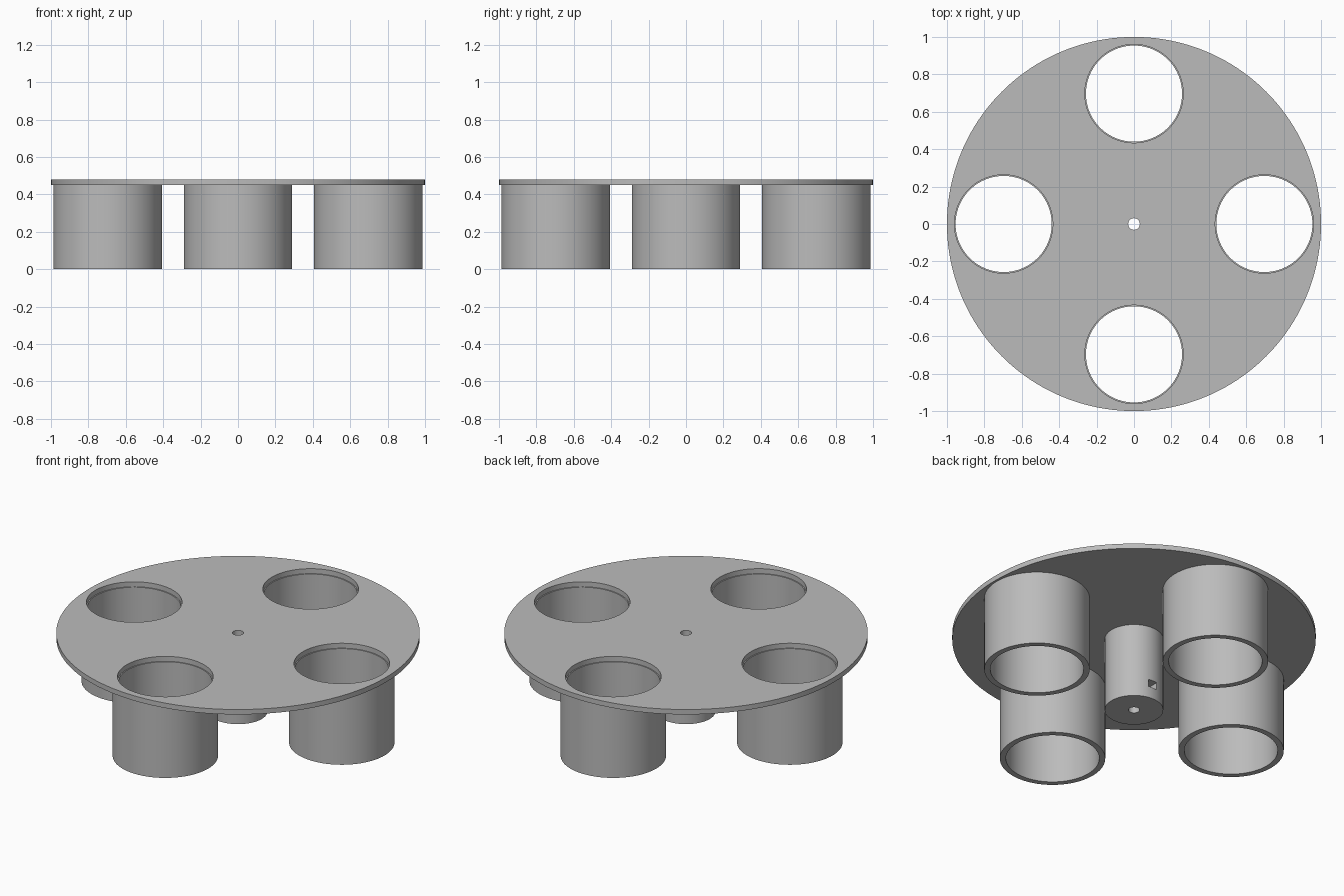
import bpy, bmesh, math

cube = bpy.data.objects.get("Cube")
if cube:
    bpy.data.objects.remove(cube, do_unlink=True)

grey = bpy.data.materials.new("plain grey")
grey.use_nodes = True
grey.diffuse_color = (0.5, 0.5, 0.5, 1)
grey.node_tree.nodes["Principled BSDF"].inputs["Base Color"].default_value = (0.5, 0.5, 0.5, 1)

PLATE_BOTTOM, PLATE_TOP = 0.45, 0.48
CUP_RADIUS = 0.697
SIDES = 96
cup_spots = [(CUP_RADIUS * math.cos(k * math.pi / 2), CUP_RADIUS * math.sin(k * math.pi / 2))
             for k in range(4)]


def finish(obj):
    obj.data.materials.clear()
    obj.data.materials.append(grey)
    bpy.ops.object.select_all(action="DESELECT")
    obj.select_set(True)
    bpy.context.view_layer.objects.active = obj
    bpy.ops.object.shade_smooth_by_angle(angle=math.radians(30))


def cylinder(name, radius, bottom, top, x=0, y=0, sides=SIDES):
    bpy.ops.mesh.primitive_cylinder_add(vertices=sides, radius=radius, depth=top - bottom,
                                        location=(x, y, (bottom + top) / 2))
    obj = bpy.context.object
    obj.name = name
    return obj


def cut(obj, cutter):
    """Subtract the cutter from the object and throw the cutter away."""
    mod = obj.modifiers.new("cut", "BOOLEAN")
    mod.operation = "DIFFERENCE"
    mod.solver = "EXACT"
    mod.object = cutter
    bpy.context.view_layer.objects.active = obj
    bpy.ops.object.modifier_apply(modifier=mod.name)
    bpy.data.objects.remove(cutter, do_unlink=True)


def tube(name, outer, inner, bottom, top, x, y):
    """Open tube made by turning a rectangular profile."""
    bm = bmesh.new()
    profile = [(outer, bottom), (outer, top), (inner, top), (inner, bottom)]
    verts = [bm.verts.new((r, 0, z)) for r, z in profile]
    edges = [bm.edges.new((verts[i], verts[(i + 1) % 4])) for i in range(4)]
    bmesh.ops.spin(bm, geom=verts + edges, cent=(0, 0, 0), axis=(0, 0, 1),
                   angle=2 * math.pi, steps=SIDES, use_merge=True)
    bmesh.ops.remove_doubles(bm, verts=bm.verts, dist=0.0001)
    bmesh.ops.recalc_face_normals(bm, faces=bm.faces)
    mesh = bpy.data.meshes.new(name)
    bm.to_mesh(mesh)
    bm.free()
    obj = bpy.data.objects.new(name, mesh)
    obj.location = (x, y, 0)
    bpy.context.collection.objects.link(obj)
    finish(obj)


# Round plate with four cup openings and a shaft hole
plate = cylinder("round_plate", 1, PLATE_BOTTOM, PLATE_TOP, sides=160)
for x, y in cup_spots:
    cut(plate, cylinder("cutter", 0.263, 0.3, 0.6, x, y))
cut(plate, cylinder("cutter", 0.031, 0.3, 0.6, sides=48))
finish(plate)

# Open cup tubes below the plate
for side, (x, y) in zip(("left", "back", "right", "front"), cup_spots):
    tube(side + "_cup_tube", 0.29, 0.257, 0, PLATE_BOTTOM, x, y)

# Central hub with its shaft bore and a small slot at the back
hub = cylinder("centre_hub", 0.161, 0, PLATE_BOTTOM)
cut(hub, cylinder("cutter", 0.031, -0.1, 0.6, sides=48))
bpy.ops.mesh.primitive_cube_add(size=1, location=(0, 0.12, 0.092))
slot = bpy.context.object
slot.scale = (0.06, 0.2, 0.045)
cut(hub, slot)
finish(hub)
